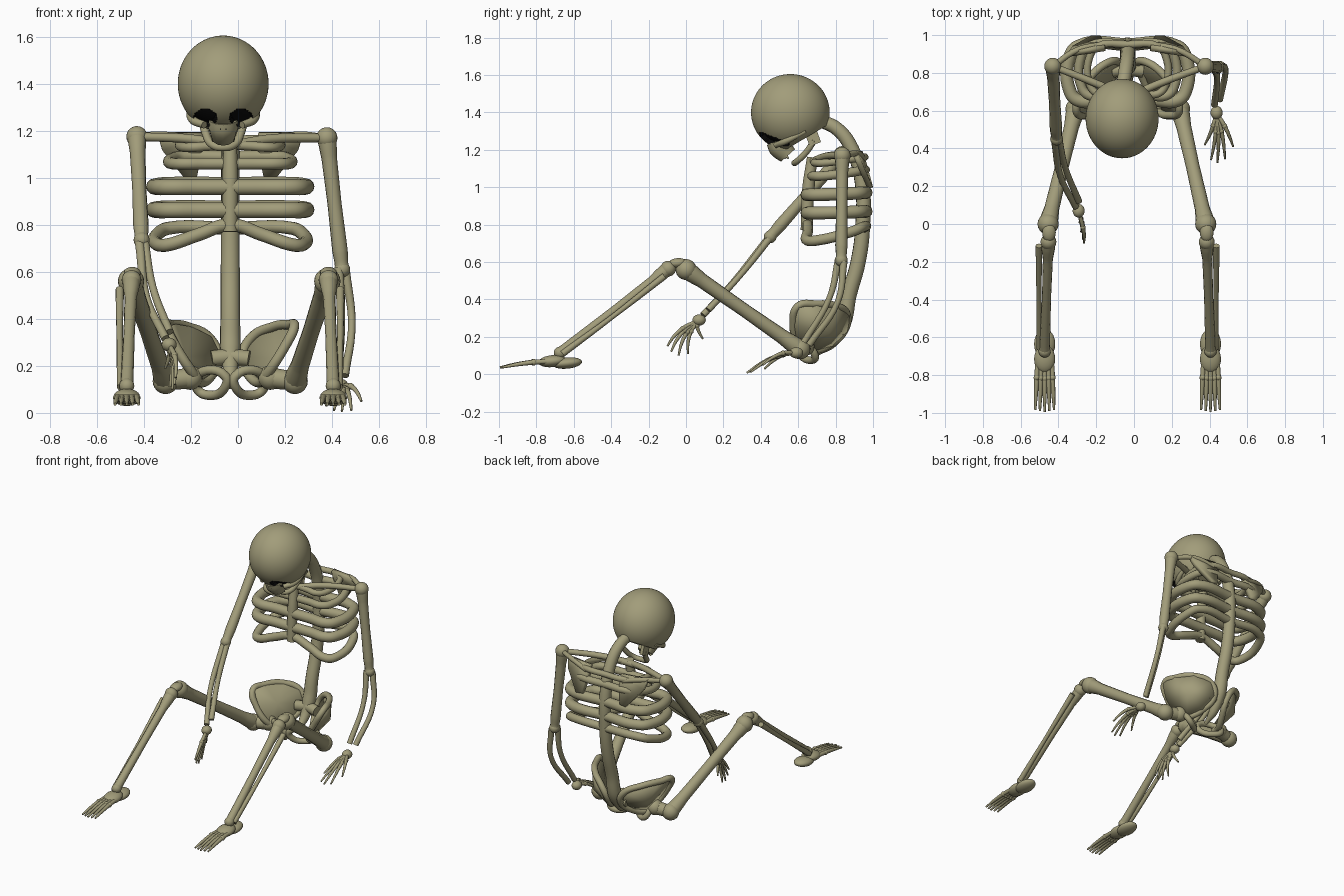
import bpy, bmesh, math
from mathutils import Vector, Matrix

cube = bpy.data.objects.get("Cube")
if cube:
    bpy.data.objects.remove(cube, do_unlink=True)


def material(name, rgb):
    m = bpy.data.materials.new(name)
    m.use_nodes = True
    m.diffuse_color = (*rgb, 1)
    bsdf = next(n for n in m.node_tree.nodes if n.type == 'BSDF_PRINCIPLED')
    bsdf.inputs["Base Color"].default_value = (*rgb, 1)
    return m


BONE = material("bone olive", (0.36, 0.335, 0.195))
DARK = material("socket black", (0.003, 0.003, 0.003))
CX = -0.033      # body midline
HX = -0.063      # head midline
SIDES = (("right", -1), ("left", 1))


def activate(ob):
    bpy.ops.object.select_all(action='DESELECT')
    ob.select_set(True)
    bpy.context.view_layer.objects.active = ob


def finish(ob, angle=50):
    activate(ob)
    bpy.ops.object.shade_smooth_by_angle(angle=math.radians(angle))
    return ob


def from_bmesh(name, bm, mats=(BONE,), angle=50):
    me = bpy.data.meshes.new(name)
    bm.to_mesh(me)
    bm.free()
    for m in mats:
        me.materials.append(m)
    ob = bpy.data.objects.new(name, me)
    bpy.context.collection.objects.link(ob)
    return finish(ob, angle)


def tube(name, pts, radii, closed=False):
    """Smooth round bar through points, with one radius or one per point."""
    if not isinstance(radii, (list, tuple)):
        radii = [radii] * len(pts)
    cu = bpy.data.curves.new(name, 'CURVE')
    cu.dimensions = '3D'
    cu.bevel_depth = 1
    cu.bevel_resolution = 4
    cu.resolution_u = 6
    cu.use_fill_caps = True
    sp = cu.splines.new('BEZIER')
    sp.bezier_points.add(len(pts) - 1)
    sp.use_cyclic_u = closed
    for bp, p, r in zip(sp.bezier_points, pts, radii):
        bp.co = p
        bp.radius = r
        bp.handle_left_type = bp.handle_right_type = 'AUTO'
    cu.materials.append(BONE)
    ob = bpy.data.objects.new(name, cu)
    bpy.context.collection.objects.link(ob)
    activate(ob)
    bpy.ops.object.convert(target='MESH')
    return finish(bpy.context.view_layer.objects.active)


def ball(name, loc, radii, pitch=0, mat=BONE):
    bm = bmesh.new()
    bmesh.ops.create_uvsphere(bm, u_segments=20, v_segments=12, radius=1)
    if not isinstance(radii, (list, tuple)):
        radii = (radii,) * 3
    bmesh.ops.transform(bm, verts=bm.verts, matrix=Matrix.Translation(loc)
                        @ Matrix.Rotation(pitch, 4, 'X') @ Matrix.Diagonal((*radii, 1)))
    return from_bmesh(name, bm, (mat,))


def long_bone(name, a, b, r, ra, rb):
    """Shaft flaring into a rounded knob at each end."""
    a, b = Vector(a), Vector(b)
    ts = (0, 0.06, 0.16, 0.5, 0.86, 0.95, 1)
    tube(name, [a.lerp(b, t) for t in ts],
         [ra * 0.9, ra * 0.85, r * 1.1, r, r * 1.1, rb * 0.85, rb * 0.9])
    ball(name + "_head", a, ra)
    ball(name + "_end", b, rb)


def digits(name, root, tips, r, arch):
    """Thin jointed fingers or toes fanning out from one root."""
    root, arch = Vector(root), Vector(arch)
    for i, tip in enumerate(tips):
        tip = Vector(tip)
        pts = [root.lerp(tip, t) + arch * math.sin(math.pi * t) for t in (0.1, 0.4, 0.7, 1)]
        tube(f"{name}_{i + 1}", pts, [r, r * 1.15, r * 0.9, r * 0.5])
        ball(f"{name}_knuckle_{i + 1}", pts[1], r * 1.4)


# Cranium: egg with an angled base and sunken eye sockets
bm = bmesh.new()
bmesh.ops.create_uvsphere(bm, u_segments=128, v_segments=96, radius=1)
bmesh.ops.transform(bm, verts=bm.verts, matrix=Matrix.Translation((HX, 0.558, 1.4))
                    @ Matrix.Diagonal((0.193, 0.21, 0.205, 1)))
bmesh.ops.bisect_plane(bm, geom=bm.verts[:] + bm.edges[:] + bm.faces[:],
                       plane_co=(0, 0.76, 1.335), plane_no=(0, 0.51, -0.86), clear_outer=True)
bmesh.ops.holes_fill(bm, edges=[e for e in bm.edges if e.is_boundary])
for f in bm.faces:
    c = f.calc_center_median()
    if c.y < 0.55 and ((abs(c.x - HX) - 0.076) / 0.05) ** 2 + ((c.z - 1.255) / 0.037) ** 2 < 1:
        f.material_index = 1
for v in bm.verts:
    if v.link_faces and all(f.material_index for f in v.link_faces):
        v.co += Vector((0, 0.02, 0.015))
from_bmesh("cranium", bm, (BONE, DARK), 35)

# Upper jaw, nose hole and teeth
tube("upper_jaw", [(HX, 0.49, 1.25), (HX, 0.505, 1.215), (HX, 0.545, 1.17)],
     [0.062, 0.064, 0.05])
for s in (-1, 1):
    ball("nose_hole", (HX + s * 0.009, 0.452, 1.2), (0.009, 0.005, 0.016), 0.75, DARK)
for i in range(7):
    a = (i - 3) * 0.38
    ball(f"tooth_{i + 1}", (HX + 0.046 * math.sin(a), 0.555 - 0.04 * math.cos(a), 1.165),
         (0.008, 0.007, 0.016), 0.7)

# Lower jaw: broad upright branches and a curved chin bar
half = [(0.09, 0.685, 1.25), (0.075, 0.645, 1.19), (0.045, 0.595, 1.14)]
tube("lower_jaw", [(HX - x, y, z) for x, y, z in half] + [(HX, 0.58, 1.13)]
     + [(HX + x, y, z) for x, y, z in half[::-1]], 0.017)
for side, s in SIDES:
    x = HX + s * 0.092
    bm = bmesh.new()
    bmesh.ops.create_cube(bm, size=1)
    bmesh.ops.transform(bm, verts=bm.verts, matrix=Matrix.Translation((x, 0.677, 1.27))
                        @ Matrix.Rotation(0.35, 4, 'X') @ Matrix.Diagonal((0.022, 0.065, 0.085, 1)))
    from_bmesh(side + "_jaw_branch", bm)
    tube(side + "_cheekbone", [(HX + s * 0.08, 0.48, 1.225), (HX + s * 0.128, 0.53, 1.245),
                               (HX + s * 0.145, 0.64, 1.3)], [0.016, 0.018, 0.012])

# Spine running down into the tailbone, and breastbone
tube("spine", [(HX, 0.71, 1.36), (-0.045, 0.81, 1.31), (CX, 0.89, 1.2), (CX, 0.94, 1.03),
               (CX, 0.945, 0.8), (CX, 0.92, 0.6), (CX, 0.87, 0.42), (CX, 0.84, 0.28),
               (CX, 0.78, 0.17), (CX, 0.7, 0.11)],
     [0.035, 0.037, 0.038, 0.039, 0.04, 0.041, 0.042, 0.045, 0.03, 0.012])
tube("breastbone", [(CX, 0.675, 1.16), (CX, 0.655, 1.0), (CX, 0.645, 0.77)], [0.028, 0.033, 0.032])

# Ribs: half width, front y, front middle z, front corner z, back z, thickness
RIBS = [(0.2, 0.69, 1.14, 1.13, 1.16, 0.02), (0.245, 0.68, 1.06, 1.06, 1.09, 0.025),
        (0.305, 0.655, 0.96, 0.96, 0.97, 0.034), (0.305, 0.655, 0.862, 0.862, 0.87, 0.034),
        (0.305, 0.65, 0.8, 0.715, 0.785, 0.028)]
for i, (w, yf, zm, zc, zb, r) in enumerate(RIBS):
    yb = 0.95
    loop = [(w * 0.45, yf, (zm + zc) / 2), (w - 0.04, yf, zc), (w, yf + 0.045, zc),
            (w, yb - 0.06, zb * 0.7 + zc * 0.3), (w - 0.04, yb - 0.01, zb)]
    pts = ([(CX, yf, zm)] + [(CX + x, y, z) for x, y, z in loop] + [(CX, yb, zb)]
           + [(CX - x, y, z) for x, y, z in loop[::-1]])
    tube(f"rib_{i + 1}", pts, r, closed=True)

# Shoulder blades, collarbones
SHOULDERS = {"right": Vector((-0.43, 0.835, 1.175)), "left": Vector((0.378, 0.835, 1.17))}
for side, s in SIDES:
    bm = bmesh.new()
    outline = [(0.31, 0.9, 1.19), (0.12, 0.93, 1.19), (0.12, 0.95, 1.13),
               (0.145, 0.985, 1.0), (0.19, 0.985, 0.995), (0.29, 0.93, 1.12)]
    bm.faces.new([bm.verts.new((CX + s * x, y, z)) for x, y, z in outline])
    blade = from_bmesh(side + "_shoulder_blade", bm)
    mod = blade.modifiers.new("thickness", 'SOLIDIFY')
    mod.thickness = 0.03
    mod.offset = 0
    tube(side + "_blade_ridge", [(CX + s * 0.14, 0.95, 1.15), (CX + s * 0.27, 0.92, 1.18),
                                 SHOULDERS[side]], 0.016)
    tube(side + "_collarbone", [(CX + s * 0.02, 0.68, 1.14), (CX + s * 0.17, 0.745, 1.165),
                                SHOULDERS[side]], [0.02, 0.02, 0.018])

# Arms: elbow, forearm middle, wrist, palm
ARMS = {"right": ((-0.41, 0.45, 0.735), (-0.375, 0.27, 0.51), (-0.3, 0.105, 0.33), (-0.293, 0.07, 0.29)),
        "left": ((0.443, 0.83, 0.61), (0.462, 0.79, 0.4), (0.44, 0.645, 0.165), (0.437, 0.59, 0.115))}
SPREAD = {"right": Vector((0.012, 0.02, 0.02)), "left": Vector((0.02, 0.02, -0.01))}
for side, s in SIDES:
    elbow, mid, wrist, palm = map(Vector, ARMS[side])
    long_bone(side + "_upper_arm", SHOULDERS[side], elbow, 0.03, 0.045, 0.034)
    for label, k in (("outer", 1), ("inner", -1)):
        d = SPREAD[side] * k
        tube(f"{side}_forearm_{label}", [elbow + d * 0.7, mid + d * 1.1, wrist + d * 0.7],
             [0.02, 0.016, 0.018])
    ball(side + "_wrist", palm, (0.032, 0.036, 0.03))
digits("right_finger", ARMS["right"][3],
       [(-0.265, -0.1, 0.15), (-0.27, -0.08, 0.12), (-0.28, -0.04, 0.1), (-0.29, 0.01, 0.11),
        (-0.31, 0.09, 0.19)], 0.01, (0.012, -0.02, 0.012))
digits("left_finger", ARMS["left"][3],
       [(0.375, 0.42, 0.03), (0.408, 0.34, 0.012), (0.442, 0.325, 0.008), (0.482, 0.345, 0.012),
        (0.525, 0.41, 0.05)], 0.01, (0.008, 0, 0.025))

# Pelvis: dished wings with thick rims, and a ring under each
RIM = [(0.272, 0.6, 0.365), (0.25, 0.69, 0.375), (0.18, 0.8, 0.365), (0.09, 0.86, 0.32),
       (0.05, 0.85, 0.24), (0.08, 0.77, 0.16), (0.13, 0.67, 0.13), (0.16, 0.6, 0.17),
       (0.225, 0.575, 0.27)]
RING = [(0.02, 0.59, 0.155), (0.13, 0.63, 0.17), (0.14, 0.69, 0.1), (0.085, 0.67, 0.075),
        (0.025, 0.61, 0.105)]
for side, s in SIDES:
    rim = [Vector((CX + s * x, y, z)) for x, y, z in RIM]
    bm = bmesh.new()
    centre = bm.verts.new((CX + s * 0.2, 0.76, 0.23))
    ring = [bm.verts.new(p) for p in rim]
    for a, b in zip(ring, ring[1:] + ring[:1]):
        bm.faces.new((centre, a, b))
    wing = from_bmesh(side + "_hip_wing", bm, angle=80)
    mod = wing.modifiers.new("thickness", 'SOLIDIFY')
    mod.thickness = 0.02
    tube(side + "_hip_rim", rim, 0.021, closed=True)
    tube(side + "_pubic_ring", [(CX + s * x, y, z) for x, y, z in RING], 0.02, closed=True)
    tube(side + "_sacral_joint", [(CX, 0.82, 0.24), (CX + s * 0.08, 0.81, 0.23)], 0.035)

# Legs
for side, s in SIDES:
    knee_x = {"right": -0.455, "left": 0.38}[side]
    foot_x = {"right": -0.473, "left": 0.405}[side]
    hip = Vector((CX + s * 0.275, 0.61, 0.135))
    tube(side + "_hip_neck", [(CX + s * 0.16, 0.635, 0.15), hip], [0.045, 0.04])
    ball(side + "_hip_ball", (CX + s * 0.17, 0.635, 0.15), 0.052)
    long_bone(side + "_thigh", hip, (knee_x, 0.0, 0.56), 0.036, 0.055, 0.056)
    ball(side + "_kneecap", (knee_x + 0.005, -0.045, 0.595), (0.036, 0.05, 0.026), 0.1)
    shin_x = foot_x + 0.02 * (1 if s < 0 else -1)
    long_bone(side + "_shin", (shin_x, -0.095, 0.565), (foot_x, -0.675, 0.115), 0.024, 0.042, 0.032)
    tube(side + "_calf_bone", [(shin_x + s * 0.05, -0.115, 0.525), (foot_x + s * 0.03, -0.39, 0.31),
                               (foot_x + s * 0.024, -0.66, 0.11)], [0.018, 0.013, 0.018])
    # Foot: heel, instep and five toes
    ball(side + "_heel", (foot_x, -0.635, 0.06), (0.056, 0.08, 0.03), 0.1)
    ball(side + "_instep", (foot_x, -0.715, 0.07), (0.056, 0.075, 0.032), 0.1)
    for i in range(5):
        k = i - 2
        digits(f"{side}_toe_{i + 1}", (foot_x + k * 0.018, -0.7, 0.07),
               [(foot_x + k * 0.025, -0.995 + 0.006 * abs(k), 0.037)], 0.012, (0, 0, 0.008))
